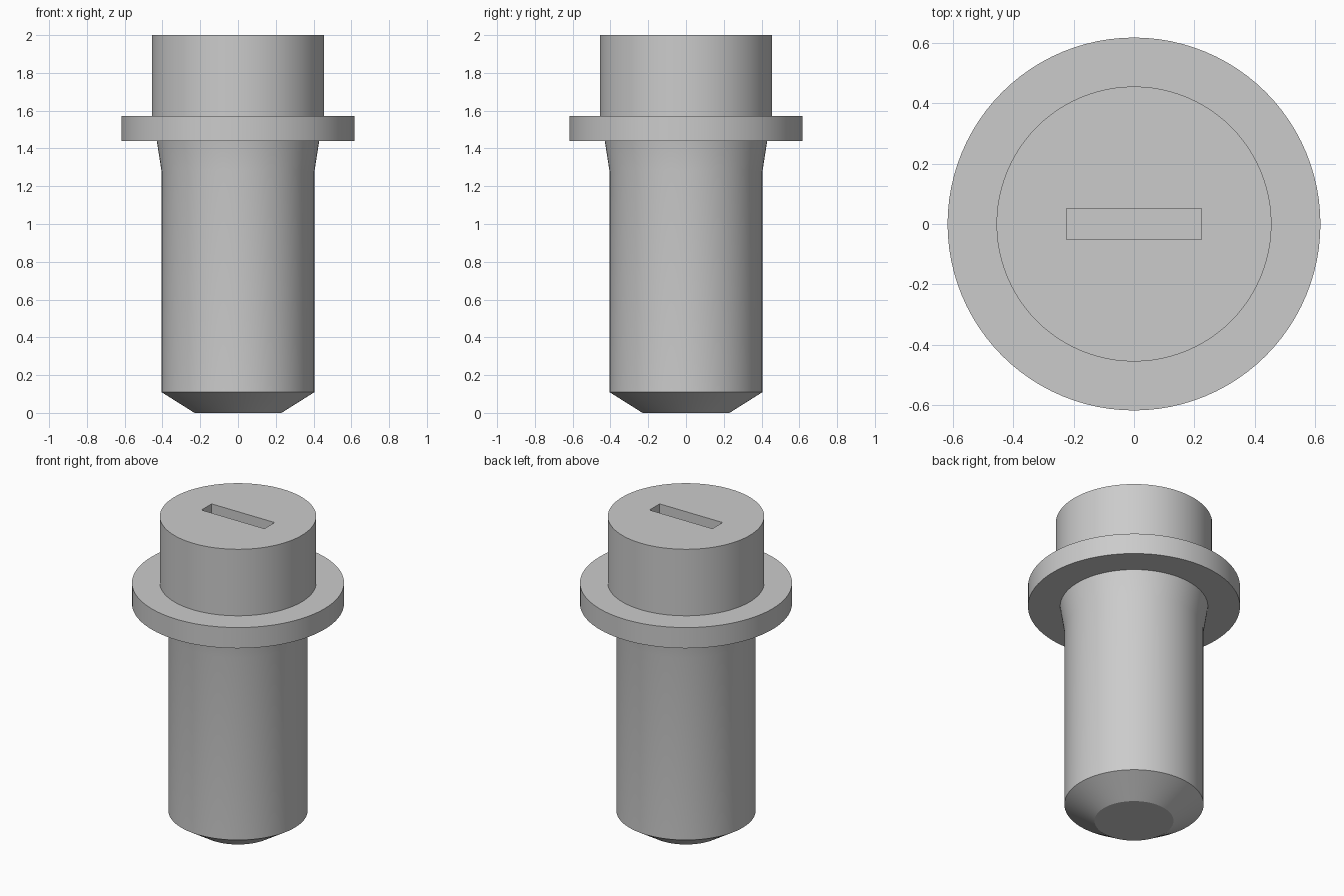
import bpy
import bmesh
import math

if "Cube" in bpy.data.objects:
    bpy.data.objects.remove(bpy.data.objects["Cube"], do_unlink=True)

SEGMENTS = 96

# Single grey metal
metal = bpy.data.materials.new("grey_metal")
metal.use_nodes = True
grey = (0.6, 0.6, 0.6, 1)
metal.diffuse_color = grey
metal.node_tree.nodes["Principled BSDF"].inputs["Base Color"].default_value = grey


def lathe(name, profile):
    """Revolve (radius, height) points about z and cap both ends."""
    bm = bmesh.new()
    verts = [bm.verts.new((r, 0, z)) for r, z in profile]
    edges = [bm.edges.new(pair) for pair in zip(verts, verts[1:])]
    bmesh.ops.spin(bm, geom=verts + edges, cent=(0, 0, 0), axis=(0, 0, 1),
                   angle=math.tau, steps=SEGMENTS)
    bmesh.ops.remove_doubles(bm, verts=bm.verts[:], dist=0.0001)
    bmesh.ops.holes_fill(bm, edges=[e for e in bm.edges if e.is_boundary], sides=0)
    bmesh.ops.recalc_face_normals(bm, faces=bm.faces[:])
    mesh = bpy.data.meshes.new(name)
    bm.to_mesh(mesh)
    bm.free()
    mesh.materials.append(metal)
    obj = bpy.data.objects.new(name, mesh)
    bpy.context.collection.objects.link(obj)
    return obj


# Plug: chamfered tip, shank, flared neck, collar and round head
plug = lathe("plug_body", [
    (0.23, 0), (0.405, 0.11),
    (0.405, 1.28), (0.43, 1.44),
    (0.617, 1.44), (0.617, 1.573),
    (0.455, 1.573), (0.455, 2),
])

# Screwdriver slot cut into the head
bpy.ops.mesh.primitive_cube_add(size=1, location=(0, 0, 2))
cutter = bpy.context.object
cutter.name = "slot_cutter"
cutter.scale = (0.447, 0.103, 0.24)
cutter.hide_render = True
cutter.data.materials.append(metal)

bpy.ops.object.select_all(action="DESELECT")
plug.select_set(True)
bpy.context.view_layer.objects.active = plug
slot = plug.modifiers.new("slot", "BOOLEAN")
slot.operation = "DIFFERENCE"
slot.solver = "EXACT"
slot.object = cutter
bpy.ops.object.modifier_apply(modifier=slot.name)
bpy.data.objects.remove(cutter, do_unlink=True)

bpy.ops.object.shade_smooth_by_angle(angle=math.radians(30))
